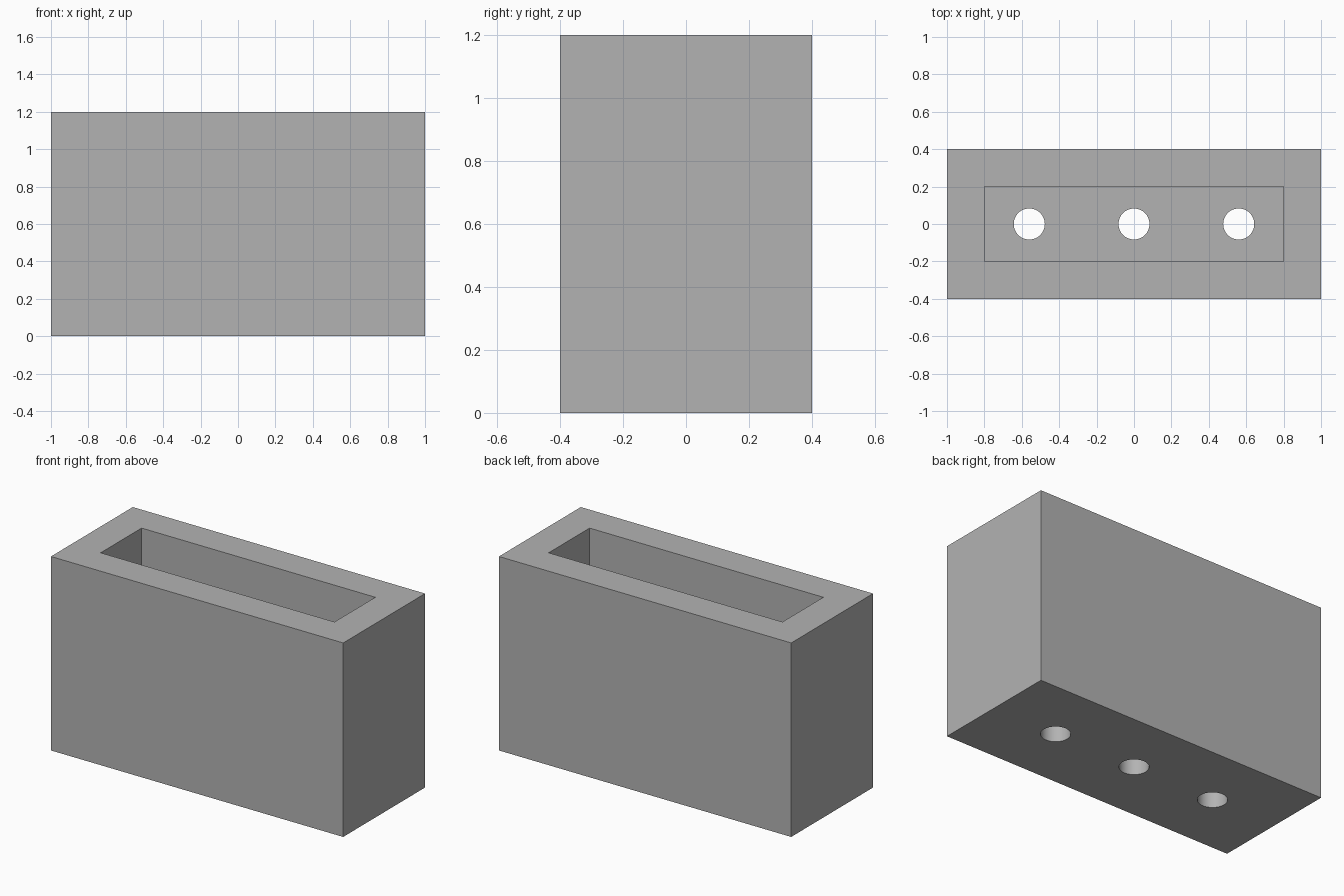
import bpy

cube = bpy.data.objects.get("Cube")
if cube:
    bpy.data.objects.remove(cube, do_unlink=True)

LENGTH, DEPTH, HEIGHT, WALL = 2.0, 0.8, 1.2, 0.2
HOLE_RADIUS, HOLE_SPACING = 0.083, 0.56

grey = bpy.data.materials.new("plain grey")
grey.use_nodes = True
colour = (0.45, 0.45, 0.45, 1)
grey.diffuse_color = colour
grey.node_tree.nodes["Principled BSDF"].inputs["Base Color"].default_value = colour


def box(name, size, bottom):
    bpy.ops.mesh.primitive_cube_add(size=1, location=(0, 0, bottom + size[2] / 2))
    obj = bpy.context.object
    obj.name = name
    obj.scale = size
    bpy.ops.object.transform_apply(location=False, rotation=False, scale=True)
    obj.data.materials.append(grey)
    return obj


def cut(target, cutter):
    mod = target.modifiers.new(cutter.name, "BOOLEAN")
    mod.operation = "DIFFERENCE"
    mod.solver = "EXACT"
    mod.object = cutter
    bpy.context.view_layer.objects.active = target
    bpy.ops.object.modifier_apply(modifier=mod.name)
    bpy.data.objects.remove(cutter, do_unlink=True)


# Planter body with an open cavity
body = box("planter_box", (LENGTH, DEPTH, HEIGHT), 0)
cut(body, box("cavity_cutter", (LENGTH - 2 * WALL, DEPTH - 2 * WALL, HEIGHT), WALL))

# Drain holes through the floor
for i in (-1, 0, 1):
    bpy.ops.mesh.primitive_cylinder_add(vertices=48, radius=HOLE_RADIUS, depth=3 * WALL,
                                        location=(i * HOLE_SPACING, 0, WALL / 2))
    drill = bpy.context.object
    drill.name = "drain_hole_cutter"
    drill.data.materials.append(grey)
    cut(body, drill)

# Smooth hole walls, sharp box edges
bpy.ops.object.select_all(action="DESELECT")
body.select_set(True)
bpy.context.view_layer.objects.active = body
bpy.ops.object.shade_smooth_by_angle(angle=0.6)
